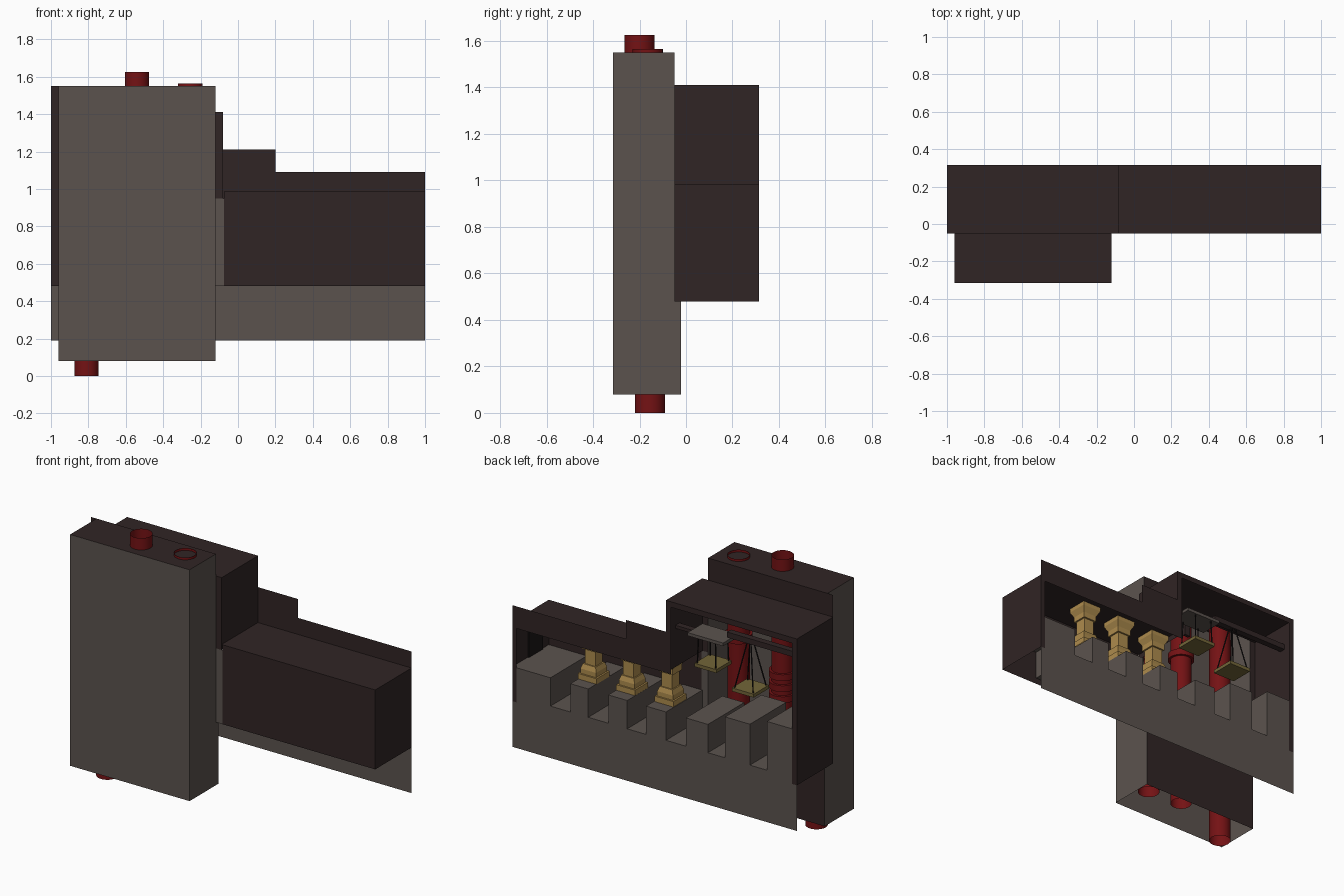
import bpy, bmesh, math
from mathutils import Vector

if "Cube" in bpy.data.objects:
    bpy.data.objects.remove(bpy.data.objects["Cube"])


def mat(name, rgb):
    m = bpy.data.materials.new(name)
    m.diffuse_color = (*rgb, 1)
    m.use_nodes = True
    m.node_tree.nodes["Principled BSDF"].inputs["Base Color"].default_value = m.diffuse_color
    return m


STONE = mat("grey stone", (0.105, 0.086, 0.076))
DARK = mat("dark brown", (0.030, 0.018, 0.018))
RED = mat("pipe red", (0.175, 0.006, 0.007))
GOLD = mat("gold stone", (0.42, 0.26, 0.075))
OLIVE = mat("olive board", (0.17, 0.13, 0.04))
BLACK = mat("black iron", (0.010, 0.008, 0.008))

BACK, MID, FRONT = 0.315, -0.05, -0.315


def make(name, faces, m):
    """Object from a list of faces given as corner points."""
    bm = bmesh.new()
    for f in faces:
        bm.faces.new([bm.verts.new(p) for p in f])
    bmesh.ops.remove_doubles(bm, verts=bm.verts, dist=1e-5)
    me = bpy.data.meshes.new(name)
    bm.to_mesh(me)
    bm.free()
    me.materials.append(m)
    ob = bpy.data.objects.new(name, me)
    bpy.context.collection.objects.link(ob)
    return ob


def wall_y(y, x0, x1, z0, z1):
    return [(x0, y, z0), (x1, y, z0), (x1, y, z1), (x0, y, z1)]


def wall_x(x, y0, y1, z0, z1):
    return [(x, y0, z0), (x, y1, z0), (x, y1, z1), (x, y0, z1)]


def flat(z, x0, x1, y0, y1):
    return [(x0, y0, z), (x1, y0, z), (x1, y1, z), (x0, y1, z)]


def box(name, x0, x1, y0, y1, z0, z1, m):
    return make(name, [wall_y(y0, x0, x1, z0, z1), wall_y(y1, x0, x1, z0, z1),
                       wall_x(x0, y0, y1, z0, z1), wall_x(x1, y0, y1, z0, z1),
                       flat(z0, x0, x1, y0, y1), flat(z1, x0, x1, y0, y1)], m)


def lathe(name, x, y, prof, m, n=32):
    """Open surface of revolution around a vertical axis; prof is (radius, z)."""
    a = [2 * math.pi * i / n for i in range(n + 1)]
    P = lambda r, z, t: (x + r * math.cos(t), y + r * math.sin(t), z)
    faces = [[P(r0, z0, a[i]), P(r0, z0, a[i + 1]), P(r1, z1, a[i + 1]), P(r1, z1, a[i])]
             for (r0, z0), (r1, z1) in zip(prof, prof[1:]) for i in range(n)]
    ob = make(name, faces, m)
    bpy.context.view_layer.objects.active = ob
    ob.select_set(True)
    bpy.ops.object.shade_smooth_by_angle(angle=math.radians(35))
    ob.select_set(False)
    return ob


def rod(name, a, b, m, r=0.004):
    a, b = Vector(a), Vector(b)
    bpy.ops.mesh.primitive_cylinder_add(vertices=6, radius=r, depth=(b - a).length,
                                        location=(a + b) / 2)
    ob = bpy.context.object
    ob.rotation_euler = (b - a).to_track_quat('Z', 'Y').to_euler()
    ob.name = name
    ob.data.materials.append(m)
    ob.select_set(False)


# Stepped floor with trenches: (left, right) of trenches and block heights
pits = [(0.733, 0.593), (0.467, 0.326), (0.193, 0.06),
        (-0.08, -0.22), (-0.375, -0.495), (-0.67, -0.79)]
tops = [0.70, 0.70, 0.70, 0.70, 0.70, 0.78, 0.83]
PIT = 0.52
prof = [(0.97, tops[0])]
for i, (a, b) in enumerate(pits):
    prof += [(a, tops[i]), (a, PIT), (b, PIT), (b, tops[i + 1])]
prof.append((-0.965, tops[-1]))
path = [(1.0, tops[0])] + prof[1:-1] + [(-1.0, tops[-1])]
make("trench_floor", [[(x0, MID, z0), (x1, MID, z1), (x1, BACK, z1), (x0, BACK, z0)]
                      for (x0, z0), (x1, z1) in zip(path, path[1:])], STONE)

# Flat stone skirt closing the floor on the open side
skirt = [(-1, 0.19), (1, 0.19), (1, 0.48), (0.97, 0.48)] + prof + [(-0.965, 0.48), (-1, 0.48)]
make("stone_skirt", [[(x, BACK, z) for x, z in skirt]], STONE)

# Dark frame around the openings of the open side
make("opening_frame", [
    wall_y(BACK, 0.97, 1, 0.48, 0.95),
    wall_y(BACK, 0.2, 1, 0.95, 1.09),
    wall_y(BACK, -0.115, 0.2, 0.95, 1.21),
    wall_y(BACK, -0.115, -0.08, 1.21, 1.41),
    wall_y(BACK, -0.965, -0.115, 1.375, 1.41),
    wall_y(BACK, -1, -0.965, 0.48, 1.41)], DARK)

# Low hall shell
make("low_hall", [
    wall_y(MID, -0.075, 1, 0.48, 0.985),
    wall_x(1, MID, BACK, 0.48, 0.985),
    flat(0.985, -0.08, 1, MID, BACK)], DARK)

# Tall room shell
make("tall_room", [
    wall_x(-1, MID, BACK, 0.48, 1.41),
    wall_x(-0.08, MID, BACK, 0.95, 1.41),
    flat(1.41, -1, -0.08, MID, BACK),
    wall_y(MID, -1, -0.96, 0.48, 1.55),
    wall_y(MID, -0.96, -0.12, 1.41, 1.55),
    wall_y(MID, -0.12, -0.08, 0.95, 1.41)], DARK)
make("joint_wall", [wall_y(MID, -0.12, -0.075, 0.48, 0.95)], STONE)

# Pipe shaft: stone sides, dark roof and lower plate, open underneath
make("shaft_walls", [
    wall_y(FRONT, -0.96, -0.12, 0.08, 1.55),
    *[wall_x(x, FRONT, MID, 0.08, 1.55) for x in (-0.96, -0.12)],
    *[wall_x(x, MID, -0.022, 0.08, 0.48) for x in (-0.96, -0.12)]], STONE)
make("shaft_roof", [flat(1.55, -0.96, -0.12, FRONT, MID)], DARK)
make("shaft_lower_plate", [wall_y(-0.022, -0.96, -0.12, 0.08, 0.5)], DARK)


# Pipes as open tubes with collars
def pipe(name, x, y, z0, z1, collars):
    p = [(0.065, z0)]
    for c in collars:
        p += [(0.065, c - 0.02), (0.08, c - 0.02), (0.08, c + 0.02), (0.065, c + 0.02)]
    lathe(name, x, y, p + [(0.065, z1)], RED)


pipe("pipe_middle", -0.54, -0.20, 0.18, 1.625, [0.74, 0.81, 0.88, 1.2])
pipe("pipe_right", -0.255, -0.165, 0.14, 1.565, [1.05])
pipe("pipe_left", -0.81, -0.155, 0.0, 1.50, [])

# Gold pedestals: stepped base, shaft and flared cap
steps = [(0.066, 0.70), (0.066, 0.735), (0.055, 0.735), (0.055, 0.765), (0.045, 0.795),
         (0.037, 0.795), (0.037, 0.89), (0.048, 0.89), (0.048, 0.925), (0.066, 0.96),
         (0.066, 0.985)]
C = [(-1, -1), (1, -1), (1, 1), (-1, 1)]
for k, px in enumerate((0.53, 0.26, -0.01)):
    py = 0.17
    q = lambda r, z, c: (px + r * c[0], py + r * c[1], z)
    make(f"pedestal_{k + 1}", [[q(r0, z0, C[i]), q(r0, z0, C[i - 3]), q(r1, z1, C[i - 3]), q(r1, z1, C[i])]
                               for (r0, z0), (r1, z1) in zip(steps, steps[1:]) for i in range(4)], GOLD)

# Hanging platforms on chains with their supports
for k, (x, y, z, top, spread) in enumerate([(-0.33, 0.20, 1.02, 1.2, 0.06),
                                            (-0.60, 0.21, 0.94, 1.25, 0.012)]):
    w = 0.077
    box(f"hanging_platform_{k + 1}", x - w, x + w, y - w, y + w, z, z + 0.022, OLIVE)
    for sx, sy in C:
        rod(f"chain_{k + 1}", (x + sx * 0.065, y + sy * 0.065, z + 0.02),
            (x + sx * spread, y + sy * spread, top), BLACK)
box("ledge", -0.45, -0.2, 0.12, 0.27, 1.2, 1.22, STONE)
box("ledge_bar", -0.2, -0.08, 0.18, 0.22, 1.195, 1.215, DARK)
box("hoist_beam", -1, -0.45, 0.19, 0.23, 1.24, 1.275, DARK)
box("hoist_post", -0.47, -0.43, MID, MID + 0.02, 1.25, 1.41, DARK)

# Small door on the end wall of the low hall
box("end_door", 0.992, 0.999, 0.02, 0.16, 0.70, 0.87, BLACK)
